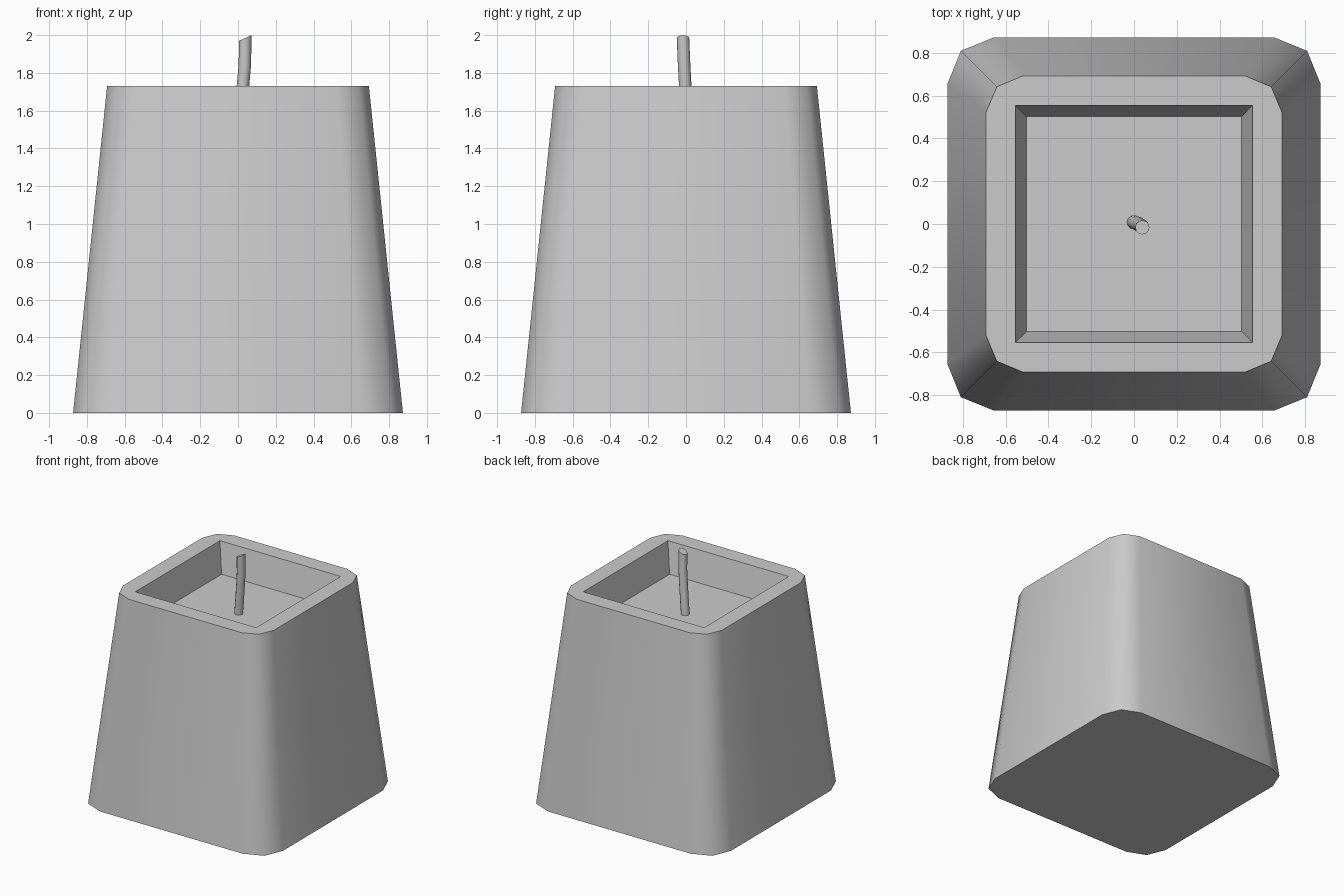
import bpy, bmesh, math
from mathutils import Vector

cube = bpy.data.objects.get("Cube")
if cube:
    bpy.data.objects.remove(cube, do_unlink=True)

GREY = (0.6, 0.6, 0.6, 1)
grey = bpy.data.materials.new("plain_grey")
grey.use_nodes = True
grey.diffuse_color = GREY
grey.node_tree.nodes["Principled BSDF"].inputs["Base Color"].default_value = GREY


def finish(name, bm, angle):
    bmesh.ops.recalc_face_normals(bm, faces=bm.faces)
    mesh = bpy.data.meshes.new(name)
    bm.to_mesh(mesh)
    bm.free()
    mesh.materials.append(grey)
    ob = bpy.data.objects.new(name, mesh)
    bpy.context.collection.objects.link(ob)
    bpy.ops.object.select_all(action='DESELECT')
    ob.select_set(True)
    bpy.context.view_layer.objects.active = ob
    bpy.ops.object.shade_smooth_by_angle(angle=math.radians(angle))
    return ob


def ring(bm, half, corner, flat, z):
    """Twelve-point square with two-step chamfered corners."""
    verts = []
    for k in range(4):
        c, s = round(math.cos(k * math.pi / 2)), round(math.sin(k * math.pi / 2))
        for x, y in ((half, flat), (corner, corner), (flat, half)):
            verts.append(bm.verts.new((c * x - s * y, s * x + c * y, z)))
    return verts


def bridge(bm, a, b):
    for i in range(len(a)):
        j = (i + 1) % len(a)
        bm.faces.new((a[i], a[j], b[j], b[i]))


# Tapered body with a shallow square recess in the top
bm = bmesh.new()
base = ring(bm, 0.873, 0.81, 0.655, 0)
rim = ring(bm, 0.693, 0.642, 0.52, 1.73)
bridge(bm, base, rim)
bm.faces.new(base)


def square(half, z):
    return [bm.verts.new((x * half, y * half, z))
            for x, y in ((1, 1), (-1, 1), (-1, -1), (1, -1))]


lip, floor = square(0.555, 1.73), square(0.503, 1.485)
for k in range(4):
    a, b, c = rim[3 * k:3 * k + 3]
    nxt = rim[(3 * k + 3) % 12]
    bm.faces.new((a, b, lip[k]))
    bm.faces.new((b, c, lip[k]))
    bm.faces.new((c, nxt, lip[(k + 1) % 4], lip[k]))
bridge(bm, lip, floor)
bm.faces.new(floor)
finish("candle_body", bm, 60)

# Slightly bent wick with a slanted tip
bm = bmesh.new()
path = [(0, 0.008, 1.48), (0.012, 0.004, 1.6), (0.028, -0.005, 1.75),
        (0.036, -0.01, 1.84), (0.039, -0.016, 1.985)]
SIDES, RADIUS = 12, 0.033
rings = []
for i, p in enumerate(path):
    slant = 0.45 if i == len(path) - 1 else 0
    loop = []
    for k in range(SIDES):
        t = math.tau * k / SIDES
        x, y = RADIUS * math.cos(t), RADIUS * math.sin(t)
        loop.append(bm.verts.new(Vector(p) + Vector((x, y, slant * x))))
    rings.append(loop)
for a, b in zip(rings, rings[1:]):
    bridge(bm, a, b)
bm.faces.new(rings[0])
bm.faces.new(rings[-1])
finish("wick", bm, 40)
